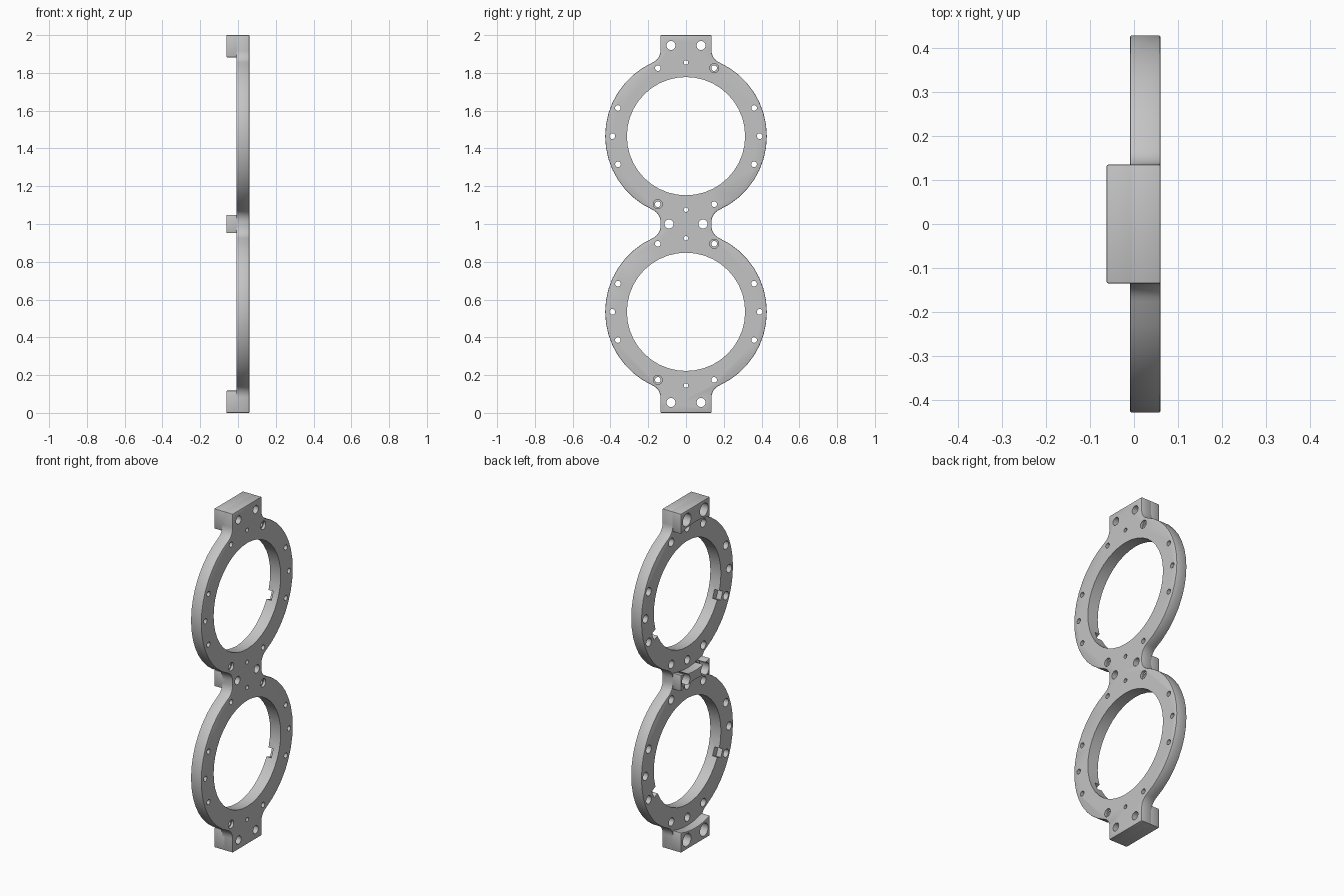
import bpy, bmesh, math
from mathutils import Vector

if "Cube" in bpy.data.objects:
    bpy.data.objects.remove(bpy.data.objects["Cube"])

grey = bpy.data.materials.new("light grey")
grey.use_nodes = True
grey.diffuse_color = (0.55, 0.55, 0.55, 1)
grey.node_tree.nodes["Principled BSDF"].inputs["Base Color"].default_value = grey.diffuse_color

BACK, FRONT, TAB_BACK = -0.009, 0.06, -0.062   # depth along x
CENTRES = (0.535, 1.465)                       # ring heights
OUTER, INNER, BOLT = 0.428, 0.313, 0.39        # ring radii
HALF, FILLET, TAB_ARC = 0.135, 0.07, 0.438     # neck half width, neck fillet, tab arc


def arc(cy, cz, r, a, b, n):
    return [(cy + r * math.cos(a + (b - a) * i / n),
             cz + r * math.sin(a + (b - a) * i / n)) for i in range(n + 1)]


def add_object(name, bm):
    bmesh.ops.recalc_face_normals(bm, faces=bm.faces)
    mesh = bpy.data.meshes.new(name)
    bm.to_mesh(mesh)
    bm.free()
    mesh.materials.append(grey)
    obj = bpy.data.objects.new(name, mesh)
    bpy.context.collection.objects.link(obj)
    return obj


def prism(bm, points, x0, x1):
    face = bm.faces.new([bm.verts.new((x0, y, z)) for y, z in points])
    new = bmesh.ops.extrude_face_region(bm, geom=[face])["geom"]
    bmesh.ops.translate(bm, vec=(x1 - x0, 0, 0),
                        verts=[v for v in new if isinstance(v, bmesh.types.BMVert)])


def stepped_bore(bm, y, z, profile, n=20):
    """Closed solid turned about an x axis from (x, radius) pairs."""
    rings = [[bm.verts.new((x, y + r * math.cos(math.tau * i / n),
                            z + r * math.sin(math.tau * i / n))) for i in range(n)]
             for x, r in profile]
    for a, b in zip(rings, rings[1:]):
        for i in range(n):
            j = (i + 1) % n
            bm.faces.new((a[i], a[j], b[j], b[i]))
    bm.faces.new(rings[0])
    bm.faces.new(rings[-1])


def apply(obj, kind, **settings):
    mod = obj.modifiers.new(kind.title(), kind)
    for key, value in settings.items():
        setattr(mod, key, value)
    bpy.ops.object.select_all(action="DESELECT")
    obj.select_set(True)
    bpy.context.view_layer.objects.active = obj
    bpy.ops.object.modifier_apply(modifier=mod.name)


def bevel(obj):
    apply(obj, "BEVEL", width=0.004, segments=2, limit_method="ANGLE",
          angle_limit=math.radians(40))


# Plate outline: two rings joined by filleted necks
f = HALF + FILLET
h = math.sqrt((OUTER + FILLET) ** 2 - f ** 2)
t = math.atan2(h, f)
side = [(HALF, 0)]
for cz in CENTRES:
    side += arc(f, cz - h, FILLET, math.pi, math.pi - t, 6)
    side += arc(0, cz, OUTER, -t, t, 16)[1:-1]
    side += arc(f, cz + h, FILLET, math.pi + t, math.pi, 6)
side.append((HALF, 2))
bm = bmesh.new()
prism(bm, side + [(-y, z) for y, z in reversed(side)], BACK, FRONT)
plate = add_object("double_ring_plate", bm)
bevel(plate)

# Mounting tabs on the back, hollowed to follow the rings
s = math.asin(HALF / TAB_ARC)
up, down = math.pi / 2, -math.pi / 2
over_low = arc(0, CENTRES[0], TAB_ARC, up - s, up + s, 10)
over_high = arc(0, CENTRES[1], TAB_ARC, up - s, up + s, 10)
under_low = arc(0, CENTRES[0], TAB_ARC, down - s, down + s, 10)
under_high = arc(0, CENTRES[1], TAB_ARC, down - s, down + s, 10)
tabs = []
for name, outline in (("bottom_tab", under_low + [(HALF, 0), (-HALF, 0)]),
                      ("middle_tab", over_low + under_high),
                      ("top_tab", over_high + [(-HALF, 2), (HALF, 2)])):
    bm = bmesh.new()
    prism(bm, outline, TAB_BACK, 0.01)
    tab = add_object(name, bm)
    bevel(tab)
    tabs.append(tab)

# Cutter for ring openings and bolt holes
bm = bmesh.new()
for cz in CENTRES:
    stepped_bore(bm, 0, cz, [(-0.2, INNER), (0.2, INNER)], 40)
    for k in range(16):
        if k % 4 == 2:
            continue
        a = k * math.pi / 8
        r = 0.012 if k in (4, 12) else 0.015
        bore = [(-0.03, 0.024), (0.02, 0.024), (0.02, r)]
        if k in (3, 11):
            bore += [(0.045, r), (0.045, 0.024), (0.1, 0.024)]
        else:
            bore.append((0.1, r))
        stepped_bore(bm, BOLT * math.cos(a), cz + BOLT * math.sin(a), bore)
for y, z in ((0.08, 0.055), (0.09, 1), (0.08, 1.945)):
    for sign in (-1, 1):
        stepped_bore(bm, sign * y, z, [(-0.1, 0.038), (0, 0.038), (0, 0.024), (0.1, 0.024)])
hole_cutter = add_object("hole_cutter", bm)

# Cutter for the two locating notches in the back of each opening
bm = bmesh.new()
for cz in CENTRES:
    for a in (-math.pi / 8, math.pi + math.pi / 8):
        radial = Vector((math.cos(a), math.sin(a)))
        across = Vector((-radial.y, radial.x)) * 0.025
        mid = Vector((0, cz))
        prism(bm, [tuple(mid + radial * d + across * w) for d, w in
                   ((0.28, -1), (0.348, -1), (0.348, 1), (0.28, 1))], -0.05, 0.022)
notch_cutter = add_object("notch_cutter", bm)

for obj in [plate] + tabs:
    apply(obj, "BOOLEAN", object=hole_cutter, operation="DIFFERENCE", solver="EXACT")
apply(plate, "BOOLEAN", object=notch_cutter, operation="DIFFERENCE", solver="EXACT")
for cutter in (hole_cutter, notch_cutter):
    bpy.data.objects.remove(cutter)

# Smooth curves, sharp edges
bpy.ops.object.select_all(action="DESELECT")
for obj in [plate] + tabs:
    obj.select_set(True)
bpy.context.view_layer.objects.active = plate
bpy.ops.object.shade_smooth_by_angle(angle=math.radians(30))
